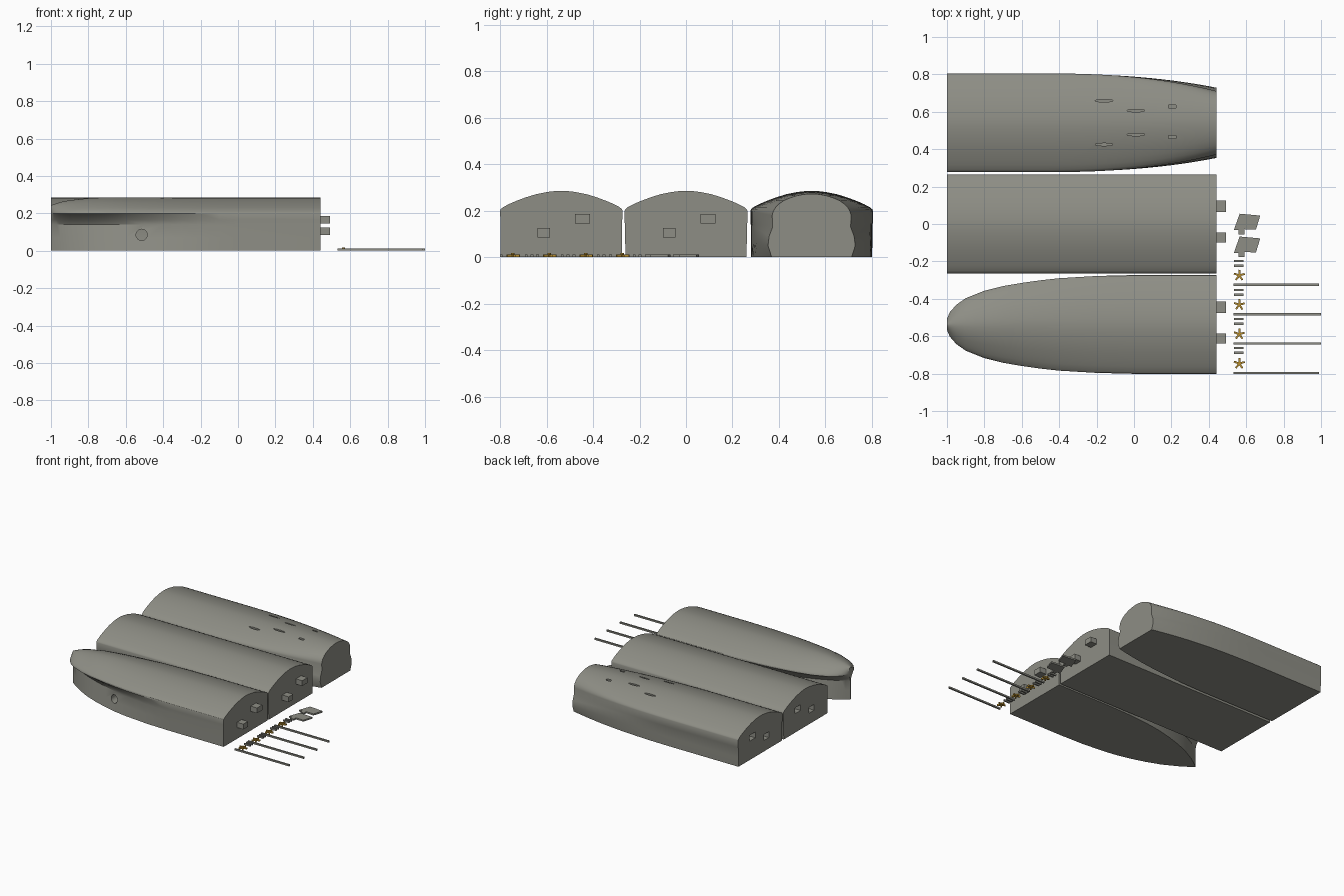
import bpy, bmesh, math
from mathutils import Vector

if "Cube" in bpy.data.objects:
    bpy.data.objects.remove(bpy.data.objects["Cube"])


def material(name, rgb):
    m = bpy.data.materials.new(name)
    m.diffuse_color = (*rgb, 1)
    m.use_nodes = True
    m.node_tree.nodes["Principled BSDF"].inputs["Base Color"].default_value = m.diffuse_color
    return m


GREY = material("hull grey", (0.27, 0.27, 0.235))
GOLD = material("brass", (0.47, 0.27, 0.03))


def finish(bm, name, mat, cuts=(), smooth=True):
    bmesh.ops.recalc_face_normals(bm, faces=bm.faces)
    me = bpy.data.meshes.new(name)
    bm.to_mesh(me)
    bm.free()
    me.materials.append(mat)
    ob = bpy.data.objects.new(name, me)
    bpy.context.collection.objects.link(ob)
    bpy.ops.object.select_all(action='DESELECT')
    bpy.context.view_layer.objects.active = ob
    ob.select_set(True)
    for c in cuts:
        mod = ob.modifiers.new("cut", 'BOOLEAN')
        mod.operation, mod.solver, mod.object = 'DIFFERENCE', 'EXACT', c
        bpy.ops.object.modifier_apply(modifier=mod.name)
        bpy.data.objects.remove(c)
    if smooth:
        bpy.ops.object.shade_smooth_by_angle(angle=math.radians(28))
    return ob


def prism(name, outline, z0, z1, mat=GREY, axis='Z', cutter=False):
    """Extrude a flat outline along z, or along y for axis='Y'."""
    bm = bmesh.new()
    put = (lambda a, b, h: (a, b, h)) if axis == 'Z' else (lambda a, b, h: (a, h, b))
    lo = [bm.verts.new(put(a, b, z0)) for a, b in outline]
    hi = [bm.verts.new(put(a, b, z1)) for a, b in outline]
    bm.faces.new(lo)
    bm.faces.new(hi)
    n = len(lo)
    for i in range(n):
        j = (i + 1) % n
        bm.faces.new((lo[i], lo[j], hi[j], hi[i]))
    ob = finish(bm, name, mat, smooth=False)
    ob.hide_render = cutter
    return ob


def box(name, x0, x1, y0, y1, z0, z1, **kw):
    return prism(name, [(x0, y0), (x1, y0), (x1, y1), (x0, y1)], z0, z1, **kw)


def ellipse(cx, cy, rx, ry, n=24):
    return [(cx + rx * math.cos(math.tau * i / n), cy + ry * math.sin(math.tau * i / n))
            for i in range(n)]


def table(pts, x):
    for (a, va), (b, vb) in zip(pts, pts[1:]):
        if x <= b:
            return va + (vb - va) * max(0, (x - a) / (b - a))
    return pts[-1][1]


def hull(name, yc, xs, section, cuts):
    """Loft mirrored half sections (half width, height) along x."""
    bm = bmesh.new()
    rings = []
    for x in xs:
        half = section(x)
        full = half + [(-w, z) for w, z in reversed(half[:-1])]
        rings.append([bm.verts.new((x, yc + w, z)) for w, z in full])
    n = len(rings[0])
    for a, b in zip(rings, rings[1:]):
        for i in range(n):
            j = (i + 1) % n
            bm.faces.new((a[i], a[j], b[j], b[i]))
    bm.faces.new(rings[0])
    bm.faces.new(rings[-1])
    return finish(bm, name, GREY, cuts)


# Full section of the parallel hull: wall, narrow lip, rounded roof
FULL = [(.26, 0), (.262, .07), (.262, .14), (.264, .147), (.264, .2), (.261, .207), (.25, .216),
        (.225, .229), (.195, .242), (.155, .257), (.11, .271), (.06, .281), (.025, .285), (0, .286)]
# Narrow section at the stern end
STERN = [(.172, 0), (.188, .05), (.183, .09), (.168, .13), (.17, .18), (.165, .198), (.155, .215),
         (.14, .23), (.12, .244), (.095, .255), (.068, .264), (.038, .27), (.018, .272), (0, .273)]

RIM = [(-1, .03), (-.985, .065), (-.95, .105), (-.9, .14), (-.8, .18), (-.7, .205), (-.6, .222),
       (-.5, .236), (-.4, .247), (-.2, .259), (0, .264), (.44, .264)]
BASE = [(-1, .003), (-.95, .04), (-.9, .072), (-.8, .126), (-.7, .165), (-.6, .196),
        (-.5, .221), (-.4, .238), (-.2, .257), (0, .262), (.44, .262)]
TOP = [(-1, .243), (-.95, .26), (-.9, .27), (-.8, .281), (-.7, .286), (.44, .286)]


def bow_section(x):
    rim, base, top = table(RIM, x) / .264, table(BASE, x), table(TOP, x)
    waist = base * (1 - .14 * max(0, min(1, -x / .8)))
    out = [(base, 0), ((base + waist) / 2, .07), (waist, .14),
           (waist * .75 + rim * .264 * .25, .165), (rim * .264, .198)]
    for w, z in FULL[5:]:
        out.append((w * rim, .2 + (z - .2) * (top - .2) / .086))
    return out


def stern_section(x):
    t = max(0, (x + .5) / .94) ** 2.5
    return [(a + (c - a) * t, b + (d - b) * t) for (a, b), (c, d) in zip(FULL, STERN)]


def sockets(yc):
    return [box("socket_cutter", -1.1, -.94, yc + y0, yc + y1, z0, z1, cutter=True)
            for y0, y1, z0, z1 in ((.06, .128, .143, .187), (-.102, -.043, .083, .127))]


# Bow hull with a cross tunnel
tunnel = prism("tunnel_cutter", ellipse(-.515, .085, .03, .03), -.9, -.2, axis='Y', cutter=True)
bow_xs = [-1, -.995, -.985, -.97, -.95, -.925, -.9, -.85, -.8, -.75, -.7, -.65, -.6, -.5, -.4,
          -.3, -.2, -.1, 0, .44]
hull("bow_hull", -.537, bow_xs, bow_section, [tunnel])

# Middle hull with end sockets
hull("middle_hull", 0, [-1, .44], lambda x: FULL, sockets(0))

# Stern hull with end sockets, shaft slots and rudder slots
slots = []
for side in (-1, 1):
    for x, d in ((-.16, .117), (.01, .064)):
        slots.append(prism("slot_cutter", ellipse(x, .542 + side * d, .048, .007, 16),
                           .24, .35, cutter=True))
    y = .547 + side * .082
    slots.append(box("slot_cutter", .185, .225, y - .008, y + .008, .23, .35, cutter=True))
hull("stern_hull", .541, [-1, -.5] + [-.5 + .94 * i / 16 for i in range(1, 17)],
     stern_section, sockets(.541) + slots)

# Joining pegs
for yc in (-.54, 0):
    box("upper_peg", .43, .493, yc + .063, yc + .126, .145, .185)
    box("lower_peg", .43, .493, yc - .1, yc - .045, .085, .125)

# Four sets of shaft, propeller and struts
for i in range(4):
    y = -.325 - .157 * i
    box("propeller_shaft", .533, .99 if i in (0, 3) else 1.0, y - .006, y + .006, 0, .012)
    for dy in (.127, .102):
        yy = -.325 - .155 * i + dy
        box("shaft_strut", .535, .586, yy - .006, yy + .006, 0, .012)
    cy = -.275 - .157 * i
    star = []
    for k in range(5):
        a = math.pi / 2 + math.tau * k / 5
        for da, r in ((-.63, .009), (-.2, .03), (.12, .031)):
            star.append((.563 + r * math.cos(a + da), cy + r * math.sin(a + da)))
    prism("propeller", star, 0, .011, GOLD)
    prism("propeller_hub", ellipse(.563, cy, .008, .008, 12), 0, .018, GOLD)

# Rudders with stubs
for dy in (0, -.122):
    prism("rudder", [(x, y + dy) for x, y in
                     ((.534, -.032), (.56, -.032), (.56, -.055), (.59, -.055), (.59, -.028),
                      (.652, -.03), (.675, .045), (.565, .055))], 0, .012)
